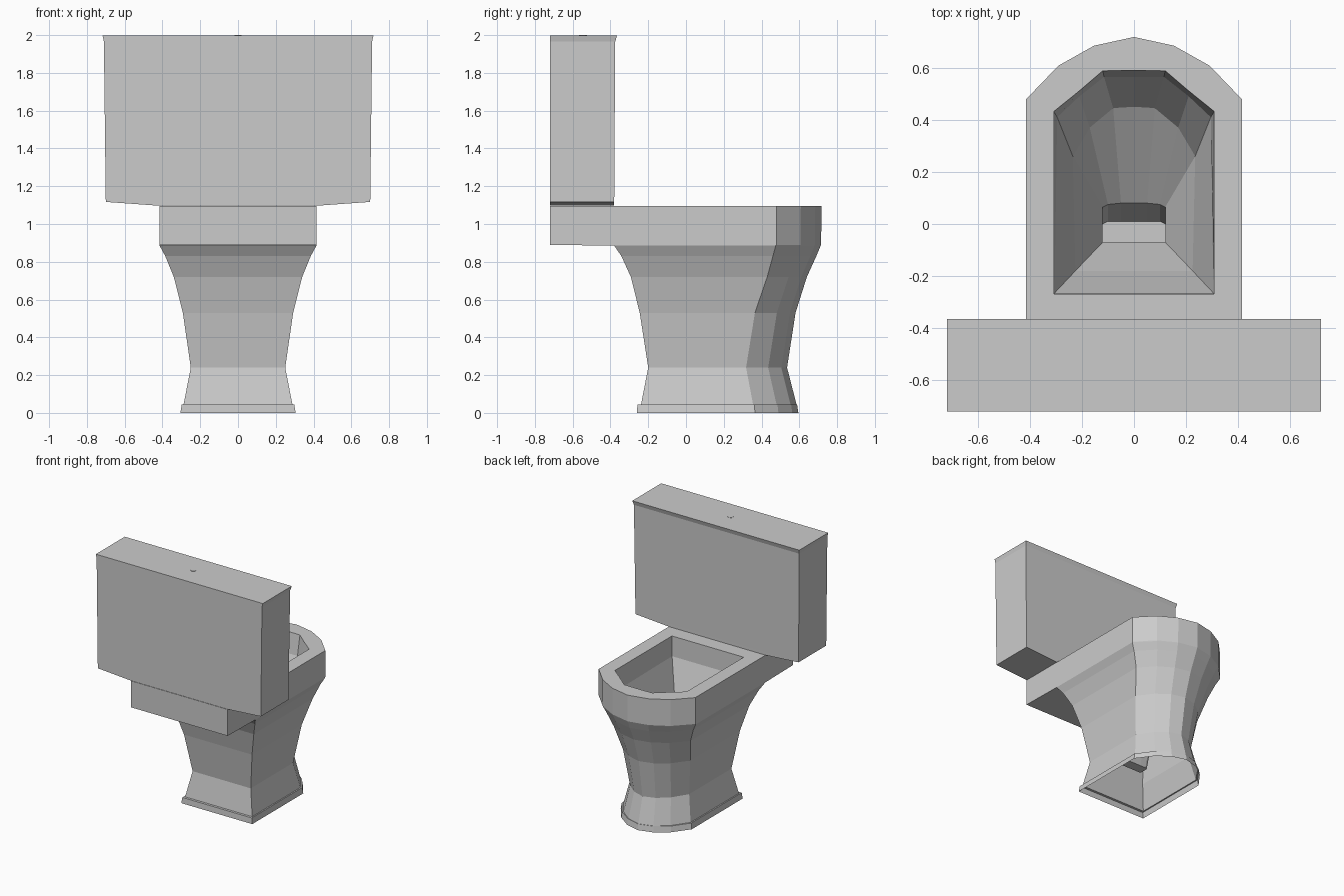
import bpy, bmesh

if "Cube" in bpy.data.objects:
    bpy.data.objects.remove(bpy.data.objects["Cube"])


def mirrored(half, z):
    """Full ring from its right half (back to front, last point on the centre line)."""
    left = [(-x, y) for x, y in reversed(half) if x > 0]
    return [(x, y, z) for x, y in half + left]


def d_ring(hx, back, corner, tip, z):
    """D-shaped outline: straight sides and a faceted round front."""
    d = tip - corner
    half = [(hx, back), (hx, corner), (hx * 0.7, corner + d * 0.54),
            (hx * 0.37, corner + d * 0.86), (0, tip)]
    return mirrored(half, z)


def box_ring(hx, y0, y1, z):
    return [(hx, y0, z), (hx, y1, z), (-hx, y1, z), (-hx, y0, z)]


def loft(name, rings, cap_end):
    bm = bmesh.new()
    vr = [[bm.verts.new(p) for p in r] for r in rings]
    n = len(vr[0])
    for a, b in zip(vr, vr[1:]):
        for i in range(n):
            j = (i + 1) % n
            bm.faces.new((b[i], b[j], a[j], a[i]))
    bm.faces.new(vr[0])
    if cap_end:
        bm.faces.new(vr[-1][::-1])
    me = bpy.data.meshes.new(name)
    bm.to_mesh(me)
    bm.free()
    ob = bpy.data.objects.new(name, me)
    bpy.context.collection.objects.link(ob)
    return ob


# Bowl interior, from the drain floor up to the opening
rings = [
    mirrored([(0.12, -0.07), (0.12, 0.00), (0.10, 0.01), (0.05, 0.01), (0, 0.01)], 0.23),
    mirrored([(0.12, -0.07), (0.12, 0.065), (0.10, 0.075), (0.05, 0.08), (0, 0.08)], 0.46),
    mirrored([(0.225, -0.18), (0.235, 0.26), (0.17, 0.37), (0.08, 0.445), (0, 0.45)], 0.70),
    mirrored([(0.305, -0.265), (0.295, 0.41), (0.21, 0.49), (0.115, 0.565), (0, 0.565)], 0.94),
    mirrored([(0.308, -0.268), (0.308, 0.432), (0.21, 0.511), (0.12, 0.588), (0, 0.59)], 1.095),
]
# Rim and the shelf below the tank
rings += [d_ring(0.415, -0.72, 0.478, 0.718, 1.095),
          d_ring(0.415, -0.72, 0.478, 0.715, 0.89)]
# Pedestal and plinth, open underneath
for hx, back, corner, tip, z in [
        (0.415, -0.38, 0.475, 0.713, 0.885),
        (0.385, -0.342, 0.46, 0.69, 0.83),
        (0.34, -0.292, 0.43, 0.64, 0.72),
        (0.292, -0.245, 0.365, 0.58, 0.53),
        (0.25, -0.20, 0.318, 0.535, 0.24),
        (0.288, -0.238, 0.355, 0.585, 0.045),
        (0.298, -0.257, 0.362, 0.588, 0.045),
        (0.305, -0.26, 0.365, 0.595, 0.0)]:
    rings.append(d_ring(hx, back, corner, tip, z))
loft("bowl_and_pedestal", rings, False)

# Tank with a slightly flared top edge
loft("tank", [box_ring(0.717, -0.72, -0.365, 1.998),
              box_ring(0.71, -0.72, -0.375, 1.965),
              box_ring(0.70, -0.72, -0.38, 1.117),
              box_ring(0.42, -0.72, -0.38, 1.097)], True)

# Flush button
bpy.ops.mesh.primitive_cylinder_add(vertices=6, radius=0.022, depth=0.01,
                                    location=(0, -0.545, 1.995))
bpy.context.object.name = "flush_button"
